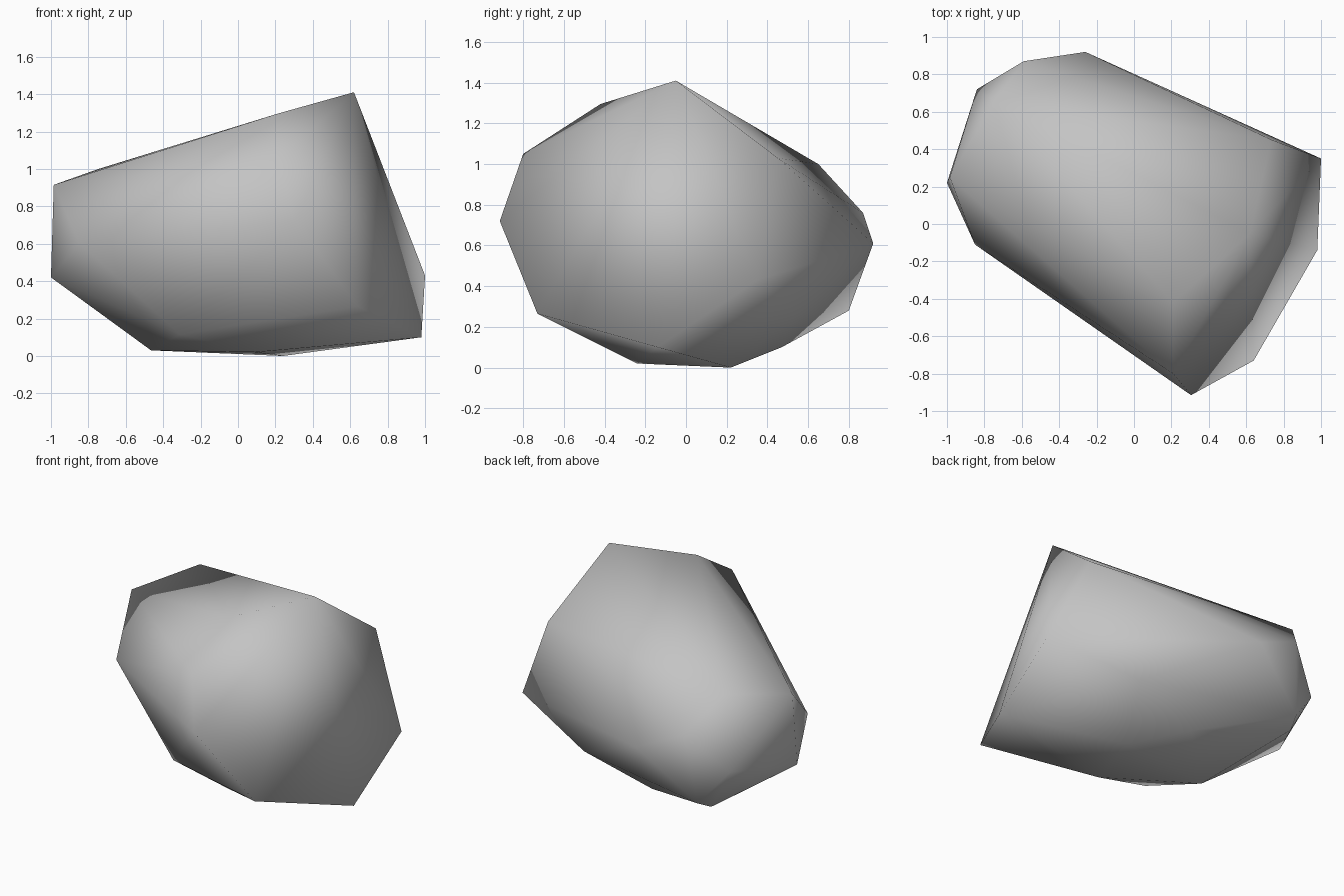
import bpy
import bmesh

# Chiselled corners of the boulder, grouped by height
corners = [
    # underside
    (0.24, 0.22, 0.0), (0.09, -0.24, 0.02), (-0.465, 0.10, 0.03),
    (0.98, -0.14, 0.10), (-0.07, 0.47, 0.10), (-0.31, -0.26, 0.115),
    # lower sides
    (-0.685, 0.705, 0.23), (-0.65, 0.80, 0.28), (0.64, -0.73, 0.265),
    (0.40, 0.54, 0.26), (1.0, 0.35, 0.43), (-1.0, 0.22, 0.42),
    # waist
    (-0.84, 0.72, 0.515), (-0.26, 0.92, 0.61), (-0.85, -0.11, 0.605),
    (0.305, -0.915, 0.72), (-0.59, 0.87, 0.76),
    # shoulders and peak
    (-0.985, 0.25, 0.915), (-0.745, 0.65, 1.0), (0.734, 0.451, 1.03),
    (0.21, -0.80, 1.05), (0.21, -0.42, 1.295), (0.62, -0.05, 1.41),
]

# Wrap the corners in a convex skin
bm = bmesh.new()
for co in corners:
    bm.verts.new(co)
bmesh.ops.convex_hull(bm, input=bm.verts[:])
loose = [v for v in bm.verts if not v.link_faces]
bmesh.ops.delete(bm, geom=loose, context='VERTS')
bmesh.ops.recalc_face_normals(bm, faces=bm.faces[:])
for face in bm.faces:
    face.smooth = True

mesh = bpy.data.meshes.new("boulder")
bm.to_mesh(mesh)
bm.free()

# One plain stone colour
stone = bpy.data.materials.new("stone grey")
stone.diffuse_color = (0.55, 0.55, 0.55, 1.0)
mesh.materials.append(stone)

boulder = bpy.data.objects.new("boulder", mesh)
bpy.context.collection.objects.link(boulder)
